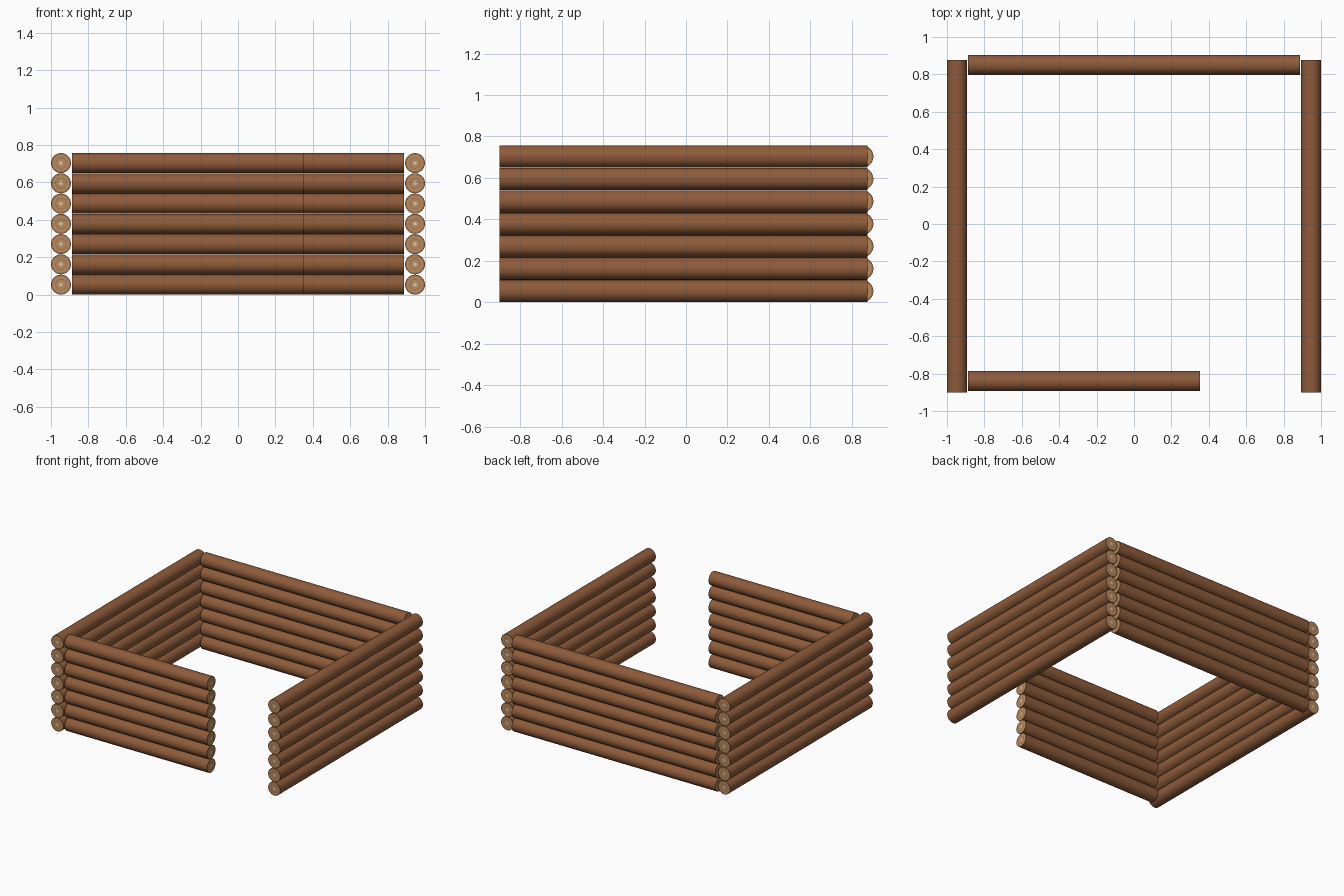
import bpy, bmesh
from math import cos, sin, tau, radians
from mathutils import Vector

if "Cube" in bpy.data.objects:
    bpy.data.objects.remove(bpy.data.objects["Cube"])

R, STEP, ROWS, SIDES = 0.0535, 0.1083, 7, 24


def material(name, rgb):
    m = bpy.data.materials.new(name)
    m.diffuse_color = (*rgb, 1)
    m.use_nodes = True
    m.node_tree.nodes["Principled BSDF"].inputs["Base Color"].default_value = m.diffuse_color
    return m


MATS = [material("bark", (0.27, 0.105, 0.042)),
        material("cut_wood", (0.50, 0.27, 0.12)),
        material("growth_ring", (0.36, 0.17, 0.075)),
        material("heartwood", (0.70, 0.58, 0.40))]


def log(name, start, end):
    """Lathed log: bark tube with concentric rings on both cut ends."""
    a, b = Vector(start), Vector(end)
    side = (b - a).normalized().cross(Vector((0, 0, 1)))
    up = Vector((0, 0, 1))
    fractions = [0.18, 0.48, 0.58, 0.82, 1.0]
    rings = [(a, f) for f in fractions] + [(b, f) for f in reversed(fractions)]
    slots = [1, 2, 1, 2, 0, 2, 1, 2, 1]
    bm = bmesh.new()
    loops = []
    for c, f in rings:
        loops.append([bm.verts.new(c + R * f * (side * cos(tau * i / SIDES) + up * sin(tau * i / SIDES)))
                      for i in range(SIDES)])
    for lo, hi, slot in zip(loops, loops[1:], slots):
        for i in range(SIDES):
            j = (i + 1) % SIDES
            bm.faces.new((lo[i], lo[j], hi[j], hi[i])).material_index = slot
    for loop in (loops[0], loops[-1]):
        bm.faces.new(loop).material_index = 3
    bmesh.ops.recalc_face_normals(bm, faces=bm.faces[:])
    me = bpy.data.meshes.new(name)
    bm.to_mesh(me)
    bm.free()
    for m in MATS:
        me.materials.append(m)
    ob = bpy.data.objects.new(name, me)
    bpy.context.collection.objects.link(ob)
    ob.select_set(True)
    bpy.context.view_layer.objects.active = ob


# Four stacked walls, the front one stopping short for the doorway
WALLS = {
    "left_wall_log": ((-0.9465, -0.90), (-0.9465, 0.876)),
    "right_wall_log": ((0.9465, -0.90), (0.9465, 0.876)),
    "back_wall_log": ((-0.888, 0.851), (0.888, 0.851)),
    "front_wall_log": ((-0.888, -0.84), (0.354, -0.84)),
}
for name, (p, q) in WALLS.items():
    for row in range(ROWS):
        z = R + row * STEP
        log(f"{name}_{row + 1}", (*p, z), (*q, z))

bpy.ops.object.shade_smooth_by_angle(angle=radians(30))
